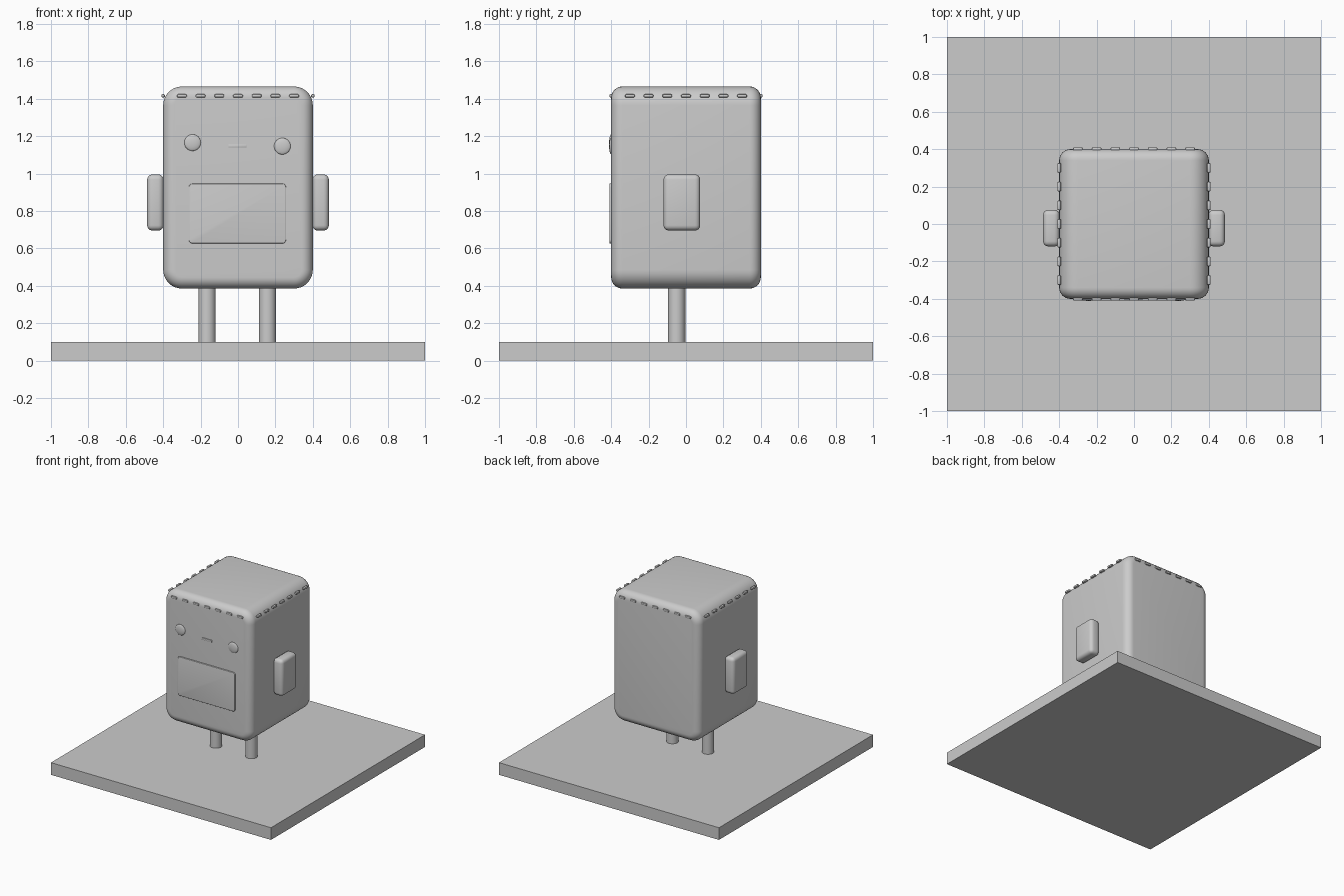
import bpy
import bmesh
import math
from mathutils import Matrix, Vector

cube = bpy.data.objects.get("Cube")
if cube:
    bpy.data.objects.remove(cube, do_unlink=True)

GREY = (0.6, 0.6, 0.6, 1.0)
grey = bpy.data.materials.new("plain_grey")
grey.use_nodes = True
grey.diffuse_color = GREY
grey.node_tree.nodes["Principled BSDF"].inputs["Base Color"].default_value = GREY


def finish(name, bm, smooth=True):
    """Turn a bmesh into a named, shaded object."""
    mesh = bpy.data.meshes.new(name)
    bmesh.ops.recalc_face_normals(bm, faces=bm.faces)
    bm.to_mesh(mesh)
    bm.free()
    mesh.materials.append(grey)
    obj = bpy.data.objects.new(name, mesh)
    bpy.context.collection.objects.link(obj)
    if smooth:
        bpy.ops.object.select_all(action="DESELECT")
        obj.select_set(True)
        bpy.context.view_layer.objects.active = obj
        bpy.ops.object.shade_smooth_by_angle(angle=math.radians(35))
    return obj


def box_bmesh(center, size):
    bm = bmesh.new()
    bmesh.ops.create_cube(bm, size=1, matrix=Matrix.Translation(center) @ Matrix.Diagonal((*size, 1)))
    return bm


def round_edges(bm, edges, radius, segments):
    bmesh.ops.bevel(bm, geom=edges, offset=radius, segments=segments,
                    profile=0.5, affect="EDGES", clamp_overlap=True)


def rounded_box(name, center, size, radius, segments=4):
    bm = box_bmesh(center, size)
    round_edges(bm, bm.edges[:], radius, segments)
    return finish(name, bm)


def along_y(edge):
    d = edge.verts[0].co - edge.verts[1].co
    return abs(d.y) > 0.9 * d.length


def slab(name, center, size, corner, rim, segments):
    """Box with wide corners seen from the front and a smaller rounded rim."""
    bm = box_bmesh(center, size)
    round_edges(bm, [e for e in bm.edges if along_y(e)], corner, segments)
    rims = [e for e in bm.edges if not along_y(e)
            and all(abs(abs(v.co.y - center[1]) - size[1] / 2) < 1e-4 for v in e.verts)
            and any(abs(f.normal.y) > 0.9 for f in e.link_faces)]
    round_edges(bm, rims, rim, segments)
    return finish(name, bm)


# Ground slab
finish("base_plate", box_bmesh((0, 0, 0.05), (2, 2, 0.1)), smooth=False)

# Body and its front panel
slab("body", (0, 0, 0.925), (0.8, 0.8, 1.08), 0.1, 0.06, 8)
slab("front_panel", (-0.003, -0.4, 0.786), (0.52, 0.02, 0.32), 0.02, 0.004, 4)

# Legs
for side, x in (("left", 0.158), ("right", -0.165)):
    bm = bmesh.new()
    bmesh.ops.create_cone(bm, cap_ends=True, segments=32, radius1=0.046, radius2=0.046,
                          depth=0.34, matrix=Matrix.Translation((x, -0.05, 0.26)))
    finish(side + "_leg", bm)

# Arms
for side, s in (("left", 1), ("right", -1)):
    rounded_box(side + "_arm", (s * 0.442, -0.022, 0.845), (0.088, 0.196, 0.3), 0.028)

# Eyes and mouth
for side, x, z in (("left", 0.237, 1.146), ("right", -0.243, 1.165)):
    bm = bmesh.new()
    bmesh.ops.create_uvsphere(bm, u_segments=32, v_segments=16, radius=0.044,
                              matrix=Matrix.Translation((x, -0.4, z)) @ Matrix.Diagonal((1, 0.25, 1, 1)))
    finish(side + "_eye", bm)
rounded_box("mouth", (-0.003, -0.4, 1.147), (0.098, 0.014, 0.017), 0.004, 2)

# Row of stitches around each side of the lid
for side, turn in (("front", 0), ("left", 1), ("back", 2), ("right", 3)):
    spin = Matrix.Rotation(turn * math.pi / 2, 4, "Z")
    for i in range(7):
        place = spin @ Vector(((i - 3) * 0.1, -0.4, 1.415))
        size = (0.052, 0.02, 0.018) if turn % 2 == 0 else (0.02, 0.052, 0.018)
        rounded_box(f"{side}_stitch_{i + 1}", place, size, 0.007, 2)
